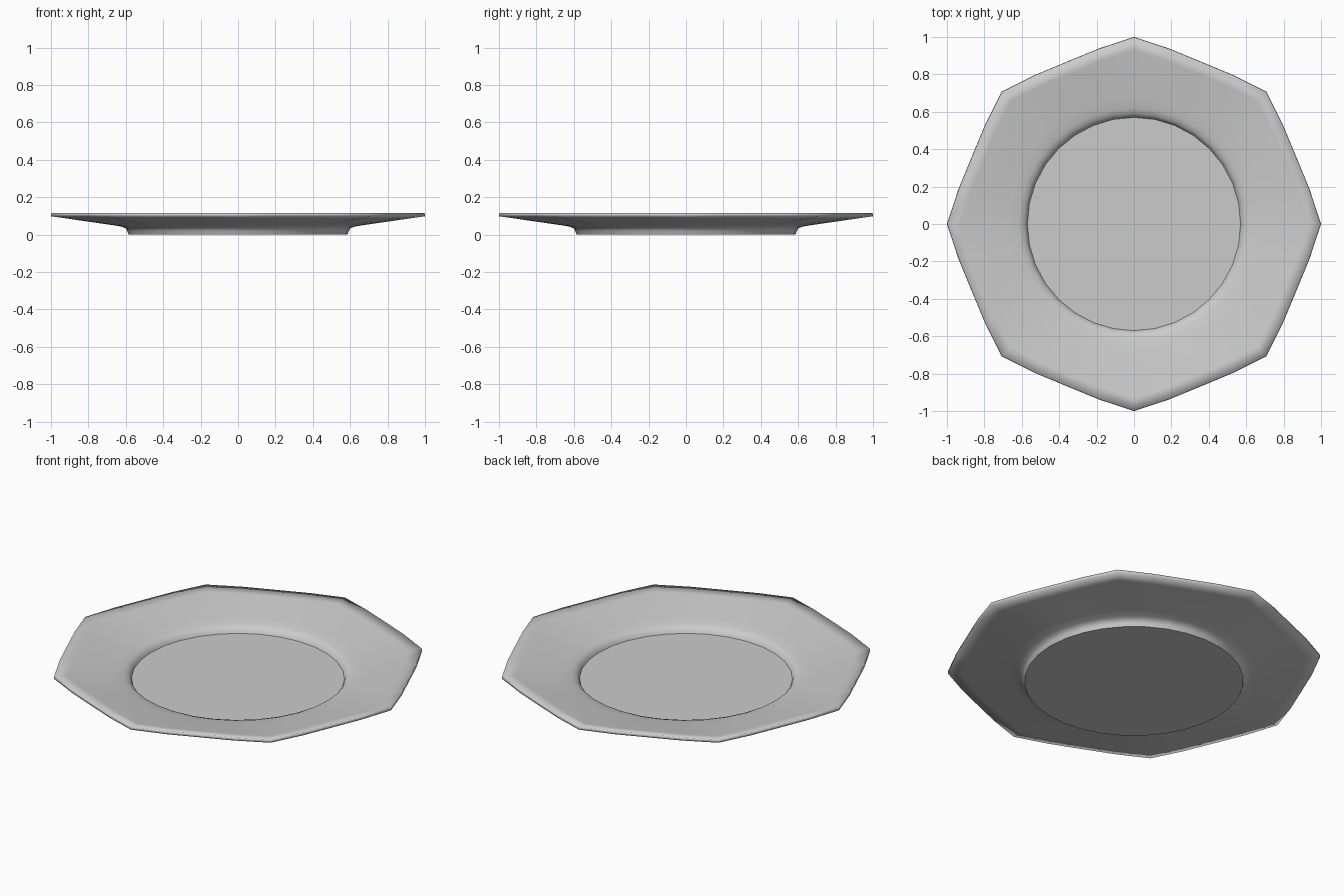
import bpy, bmesh
from math import cos, sin, pi

if "Cube" in bpy.data.objects:
    bpy.data.objects.remove(bpy.data.objects["Cube"])

SEG = 32
# Outline of the rim for one eighth of a turn: corner, shoulder, mid-side, shoulder
OUTLINE = (1.0, 0.957, 0.939, 0.957)

# Closed profile from the floor, over the rim, to the underside:
# (radius, height, amount of octagon)
PROFILE = [
    (0.570, 0.019, 0.0),   # floor edge
    (0.577, 0.034, 0.0),   # well wall
    (0.590, 0.048, 0.0),
    (0.620, 0.058, 0.08),
    (0.680, 0.068, 0.25),
    (0.800, 0.086, 0.60),
    (0.930, 0.105, 1.0),   # inside of lip
    (0.998, 0.115, 1.0),   # lip top
    (1.000, 0.098, 1.0),   # lip bottom
    (0.930, 0.088, 1.0),
    (0.800, 0.069, 0.60),
    (0.680, 0.052, 0.25),
    (0.625, 0.043, 0.08),  # underside fillet
    (0.602, 0.034, 0.0),
    (0.593, 0.020, 0.0),
    (0.586, 0.000, 0.0),   # foot edge
]

# Plate: rings blended from a round well to an octagonal rim
bm = bmesh.new()
rings = []
for r, z, octa in PROFILE:
    ring = []
    for i in range(SEG):
        a = 2 * pi * i / SEG
        rr = r * (1 + octa * (OUTLINE[i % 4] - 1))
        ring.append(bm.verts.new((rr * cos(a), rr * sin(a), z)))
    rings.append(ring)
for lower, upper in zip(rings, rings[1:]):
    for i in range(SEG):
        j = (i + 1) % SEG
        bm.faces.new((lower[i], lower[j], upper[j], upper[i]))

# Flat floor and flat foot
bm.faces.new(rings[0])
bm.faces.new(rings[-1])
bmesh.ops.recalc_face_normals(bm, faces=bm.faces)

mesh = bpy.data.meshes.new("plate")
bm.to_mesh(mesh)
bm.free()
plate = bpy.data.objects.new("plate", mesh)
bpy.context.collection.objects.link(plate)
bpy.context.view_layer.objects.active = plate
plate.select_set(True)
# Smooth across the soft lip, keep the floor and foot edges crisp
bpy.ops.object.shade_smooth()
for poly in mesh.polygons:
    if len(poly.vertices) > 4:
        poly.use_smooth = False
